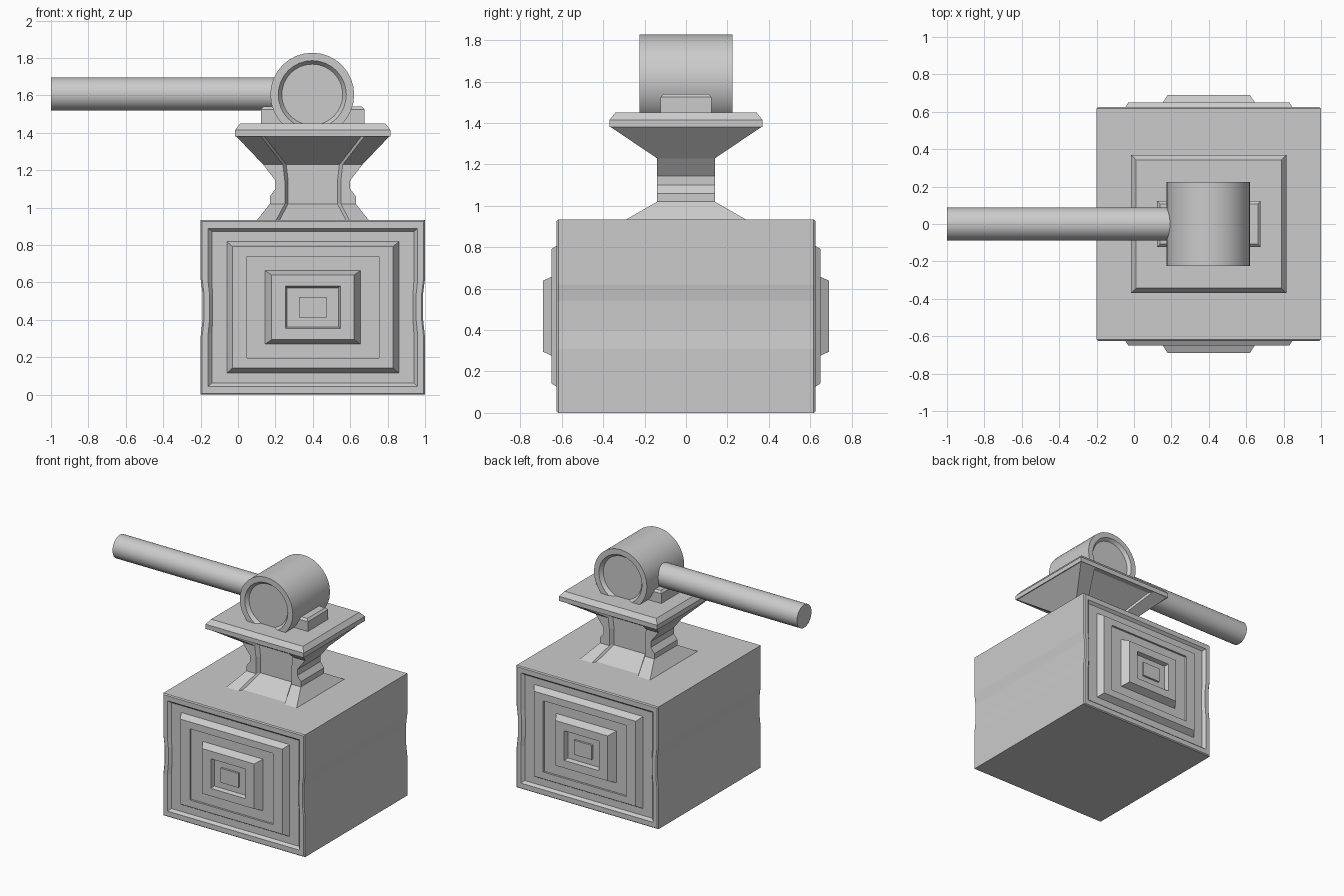
import bpy, bmesh
from math import cos, sin, pi

if "Cube" in bpy.data.objects:
    bpy.data.objects.remove(bpy.data.objects["Cube"])

CX = 0.4  # shared x centre of block, pedestal and hammer head


def loft(name, rings, cap=True):
    """Skin a list of equally sized point rings and cap both ends."""
    bm = bmesh.new()
    loops = [[bm.verts.new(p) for p in r] for r in rings]
    n = len(rings[0])
    for a, b in zip(loops, loops[1:]):
        for i in range(n):
            j = (i + 1) % n
            bm.faces.new((a[i], a[j], b[j], b[i]))
    if cap:
        bm.faces.new(loops[0])
        bm.faces.new(loops[-1])
    bmesh.ops.recalc_face_normals(bm, faces=bm.faces)
    me = bpy.data.meshes.new(name)
    bm.to_mesh(me)
    bm.free()
    ob = bpy.data.objects.new(name, me)
    bpy.context.collection.objects.link(ob)
    return ob


# Base block: stepped concentric panels on both ends, shallow notch on the sides
def block_ring(hw, hh, y, notch=0.0):
    side = [(hw, -hh), (hw, -0.34 * hh), (hw - notch, -0.15 * hh),
            (hw - notch, 0.16 * hh), (hw, 0.33 * hh), (hw, hh)]
    pts = side + [(-x, z) for x, z in reversed(side)]
    return [(CX + x, y, 0.467 + z) for x, z in pts]


steps = [  # half width, half height, y distance, notch depth
    (0.075, 0.055, 0.675, 0), (0.075, 0.055, 0.66, 0),
    (0.137, 0.104, 0.66, 0), (0.147, 0.113, 0.69, 0),
    (0.22, 0.172, 0.69, 0), (0.255, 0.197, 0.635, 0),
    (0.353, 0.272, 0.635, 0), (0.353, 0.272, 0.65, 0),
    (0.43, 0.325, 0.65, 0), (0.46, 0.352, 0.605, 0),
    (0.54, 0.405, 0.605, 0.005), (0.56, 0.422, 0.625, 0.008),
    (0.592, 0.46, 0.625, 0.01), (0.6, 0.467, 0.617, 0.01),
]
rings = [block_ring(w, h, -y, n) for w, h, y, n in steps]
rings += [block_ring(w, h, y, n) for w, h, y, n in reversed(steps)]
loft("base_block", rings)


# Pedestal: waisted neck with a recessed channel front and back
def neck_ring(z, hw, hd, ch, mid, depth):
    front = [(-hw, -hd), (-ch, -hd), (-ch + 0.018, -hd + depth), (-mid, -hd + depth),
             (mid, -hd + depth), (ch - 0.018, -hd + depth), (ch, -hd), (hw, -hd)]
    pts = front + [(-x, -y) for x, y in front]
    return [(CX + x, y, z) for x, y in pts]


neck = [  # z, half width, half depth, channel half, middle half, channel depth
    (0.925, 0.305, 0.305, 0.20, 0.11, 0.035),
    (1.02, 0.23, 0.14, 0.15, 0.085, 0.03),
    (1.06, 0.23, 0.14, 0.15, 0.08, 0.03),
    (1.10, 0.20, 0.14, 0.15, 0.08, 0.03),
    (1.145, 0.20, 0.14, 0.15, 0.08, 0.03),
    (1.23, 0.265, 0.14, 0.16, 0.08, 0.03),
    (1.385, 0.413, 0.37, 0.28, 0.135, 0.035),
]
loft("pedestal_neck", [neck_ring(*r) for r in neck])


# Slab and saddle: rectangular stacks with chamfered tops
def rect_stack(name, levels):
    return loft(name, [[(CX + sx * w, sy * d, z) for sx, sy in
                        ((-1, -1), (1, -1), (1, 1), (-1, 1))] for w, d, z in levels])


rect_stack("pedestal_slab", [(0.415, 0.37, 1.38), (0.415, 0.37, 1.415), (0.388, 0.342, 1.45)])
rect_stack("head_saddle", [(0.277, 0.123, 1.44), (0.277, 0.123, 1.525), (0.262, 0.108, 1.54)])


# Hammer head with a dished ring at each end, and its handle
def circle(r, t, axis, n, z):
    pts = [(r * cos(2 * pi * i / n), r * sin(2 * pi * i / n)) for i in range(n)]
    if axis == "y":
        return [(CX - 0.003 + a, t, z + b) for a, b in pts]
    return [(t, a, z + b) for a, b in pts]


ends = [(0.163, 0.2), (0.182, 0.225), (0.224, 0.225)]
prof = [(r, -y) for r, y in ends] + [(r, y) for r, y in reversed(ends)]
head = loft("hammer_head", [circle(r, y, "y", 32, 1.604) for r, y in prof])
handle = loft("hammer_handle", [circle(0.088, x, "x", 32, 1.607) for x in (-1.0, 0.25)])

for ob in (head, handle):
    ob.select_set(True)
    bpy.context.view_layer.objects.active = ob
bpy.ops.object.shade_smooth_by_angle(angle=0.5)
